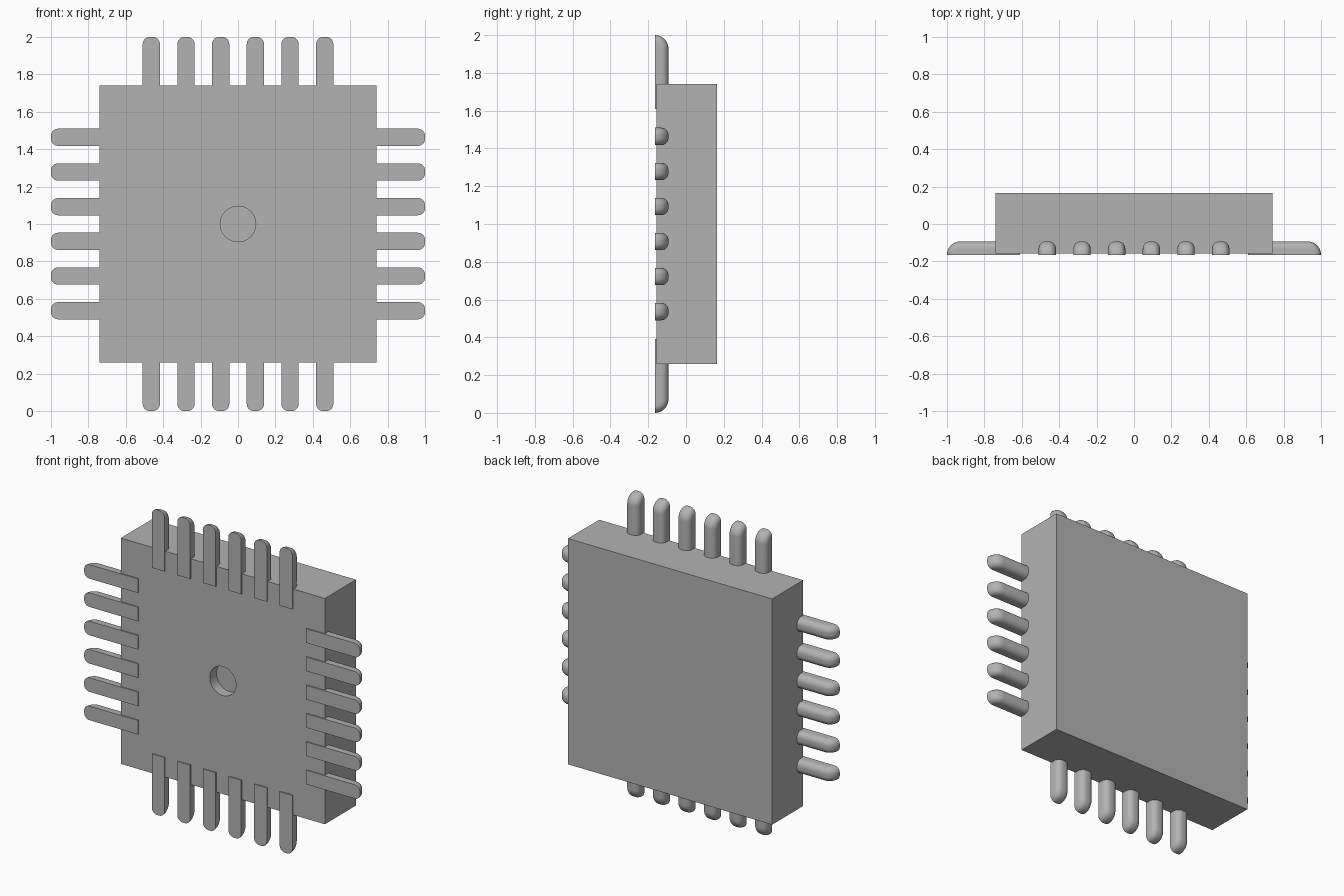
import bpy
import bmesh
from math import pi, sin, cos
from mathutils import Matrix

if "Cube" in bpy.data.objects:
    bpy.data.objects.remove(bpy.data.objects["Cube"], do_unlink=True)

FRONT = -0.165          # front plane of the pins
BODY_FRONT = -0.157     # front plane of the body
BODY_BACK = 0.165
BODY_SIZE = 1.48
PIN_INNER, PIN_OUTER = 0.61, 1.0
PIN_WIDTH, PIN_HEIGHT, PIN_ROUND = 0.092, 0.072, 0.038
PITCH = 0.1855

grey = bpy.data.materials.new("plain grey")
grey.use_nodes = True
colour = (0.45, 0.45, 0.45, 1)
grey.diffuse_color = colour
grey.node_tree.nodes["Principled BSDF"].inputs["Base Color"].default_value = colour


def add_object(name, bm):
    bmesh.ops.recalc_face_normals(bm, faces=bm.faces)
    mesh = bpy.data.meshes.new(name)
    bm.to_mesh(mesh)
    bm.free()
    mesh.materials.append(grey)
    obj = bpy.data.objects.new(name, mesh)
    bpy.context.collection.objects.link(obj)
    return obj


def activate(obj):
    bpy.ops.object.select_all(action='DESELECT')
    obj.select_set(True)
    bpy.context.view_layer.objects.active = obj


# Square body
bm = bmesh.new()
bmesh.ops.create_cube(bm, size=1)
bmesh.ops.scale(bm, vec=(BODY_SIZE, BODY_BACK - BODY_FRONT, BODY_SIZE), verts=bm.verts)
bmesh.ops.translate(bm, vec=(0, (BODY_BACK + BODY_FRONT) / 2, 1), verts=bm.verts)
body = add_object("body", bm)

# Shallow round recess in the middle of the front
bm = bmesh.new()
bmesh.ops.create_cone(bm, cap_ends=True, segments=48, radius1=0.095, radius2=0.095, depth=0.14)
bmesh.ops.rotate(bm, matrix=Matrix.Rotation(pi / 2, 3, 'X'), verts=bm.verts)
bmesh.ops.translate(bm, vec=(0, BODY_FRONT, 1), verts=bm.verts)
cutter = add_object("recess_cutter", bm)
cutter.hide_render = True
cut = body.modifiers.new("recess", 'BOOLEAN')
cut.operation = 'DIFFERENCE'
cut.solver = 'EXACT'
cut.object = cutter
activate(body)
bpy.ops.object.modifier_apply(modifier=cut.name)
bpy.data.objects.remove(cutter, do_unlink=True)
bpy.ops.object.shade_smooth_by_angle(angle=pi / 6)


def arch_section(steps=7):
    """Flat-bottomed section with two rounded upper corners, as (across, height)."""
    half, r = PIN_WIDTH / 2, PIN_ROUND
    right = [(half - r + r * cos(a), PIN_HEIGHT - r + r * sin(a))
             for a in (pi / 2 * i / steps for i in range(steps + 1))]
    right.insert(0, (half, 0))
    return right + [(-x, h) for x, h in reversed(right)]


def pin_mesh(steps=10):
    """Section swept outward, then turned a quarter circle about its front edge."""
    bm = bmesh.new()
    section = arch_section()
    bend = PIN_OUTER - PIN_HEIGHT
    stations = [(PIN_INNER, 0)] + [(bend, pi / 2 * i / steps) for i in range(steps + 1)]
    rings = [[bm.verts.new((x, FRONT + h * cos(a), along + h * sin(a)))
              for x, h in section] for along, a in stations]
    bm.faces.new(rings[0])
    for low, high in zip(rings, rings[1:]):
        for i in range(len(section) - 1):
            bm.faces.new((low[i], low[i + 1], high[i + 1], high[i]))
    # Flat front face, following the straight sides and the rounded tip
    bmesh.ops.remove_doubles(bm, verts=bm.verts, dist=1e-5)
    bmesh.ops.holes_fill(bm, edges=[e for e in bm.edges if e.is_boundary], sides=0)
    return bm


# Six pins on each of the four sides
for turn, side in enumerate(("top", "left", "bottom", "right")):
    for k in range(6):
        bm = pin_mesh()
        bmesh.ops.translate(bm, vec=((k - 2.5) * PITCH, 0, 0), verts=bm.verts)
        bmesh.ops.rotate(bm, matrix=Matrix.Rotation(turn * pi / 2, 3, 'Y'), verts=bm.verts)
        bmesh.ops.translate(bm, vec=(0, 0, 1), verts=bm.verts)
        pin = add_object(f"{side}_pin_{k + 1}", bm)
        activate(pin)
        bpy.ops.object.shade_smooth_by_angle(angle=pi / 6)
